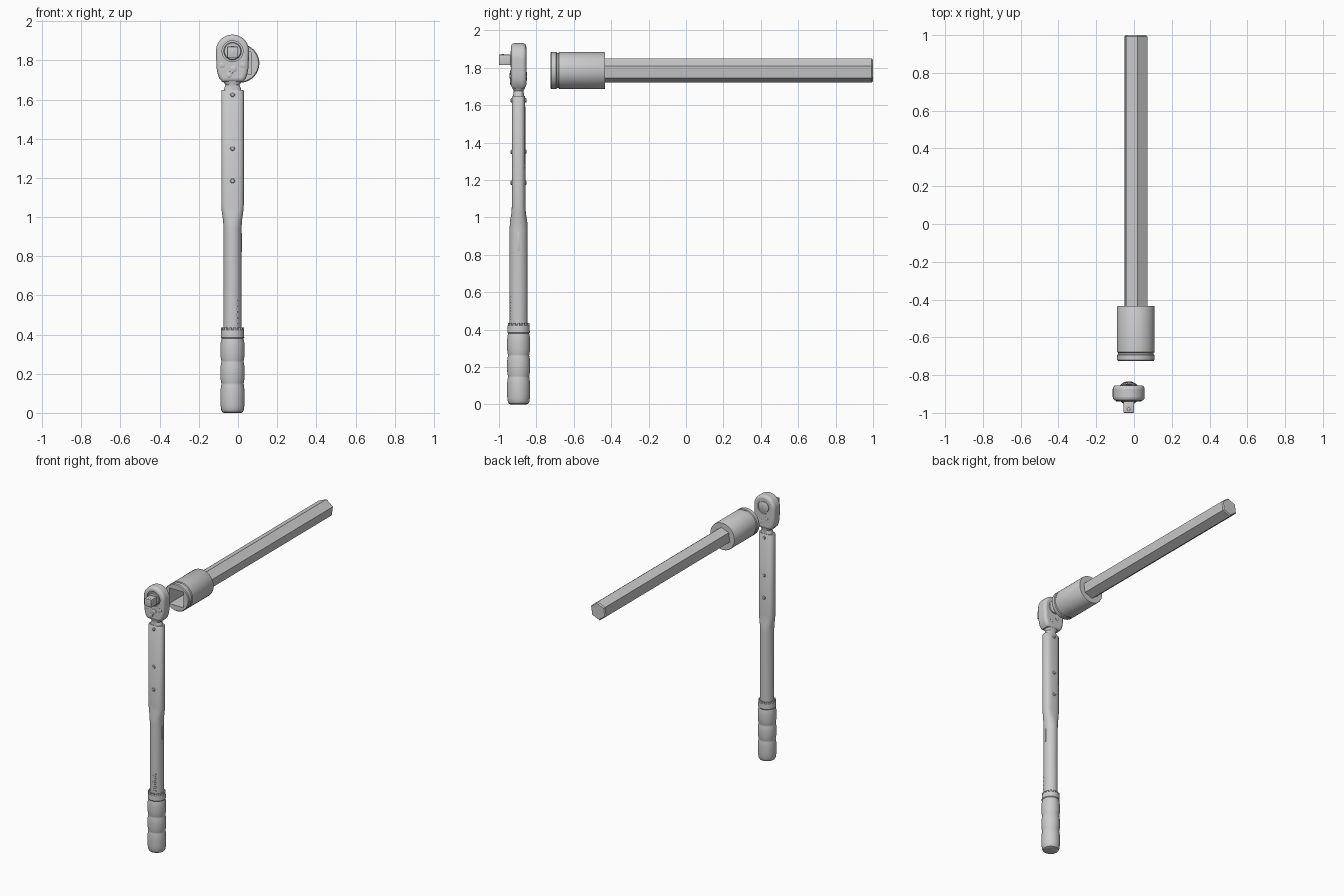
import bpy, bmesh, math
from mathutils import Matrix, Vector

if "Cube" in bpy.data.objects:
    bpy.data.objects.remove(bpy.data.objects["Cube"])

WX, WY = -0.028, -0.895          # wrench axis
SX, SZ = 0.01, 1.785             # socket axis
Y_AXIS = Matrix.Rotation(-math.pi / 2, 4, 'X')   # turns local z into +y


def finish(name, bm, angle=35):
    bmesh.ops.recalc_face_normals(bm, faces=bm.faces)
    me = bpy.data.meshes.new(name)
    bm.to_mesh(me)
    bm.free()
    ob = bpy.data.objects.new(name, me)
    bpy.context.collection.objects.link(ob)
    bpy.ops.object.select_all(action='DESELECT')
    ob.select_set(True)
    bpy.context.view_layer.objects.active = ob
    if angle:
        bpy.ops.object.shade_smooth_by_angle(angle=math.radians(angle))
    return ob


def loft(name, sections, loc, along_y=False, seg=48, phase=0.0, angle=35):
    """Skin rings given as (t, half_x, half_y, roundness exponent)."""
    bm = bmesh.new()
    rings = []
    for t, hx, hy, n in sections:
        ring = []
        for i in range(seg):
            a = phase + 2 * math.pi * i / seg
            c, s = math.cos(a), math.sin(a)
            x = math.copysign(abs(c) ** (2 / n), c) * hx
            y = math.copysign(abs(s) ** (2 / n), s) * hy
            ring.append(bm.verts.new((x, y, t)))
        rings.append(ring)
    for a, b in zip(rings, rings[1:]):
        for i in range(seg):
            j = (i + 1) % seg
            bm.faces.new((a[i], a[j], b[j], b[i]))
    bm.faces.new(rings[0])
    bm.faces.new(rings[-1])
    m = Matrix.Translation(loc) @ (Y_AXIS if along_y else Matrix())
    bmesh.ops.transform(bm, matrix=m, verts=bm.verts)
    return finish(name, bm, angle)


def lathe(name, profile, loc, along_y=False, seg=48, phase=0.0, angle=35):
    return loft(name, [(t, r, r, 2) for t, r in profile], loc, along_y, seg, phase, angle)


def box(name, centre, size, bevel=0.0, rot=None):
    bm = bmesh.new()
    bmesh.ops.create_cube(bm, size=1)
    bmesh.ops.scale(bm, vec=size, verts=bm.verts)
    if bevel:
        bmesh.ops.bevel(bm, geom=bm.edges[:], offset=bevel, segments=2, affect='EDGES', profile=0.5)
    bmesh.ops.transform(bm, matrix=Matrix.Translation(centre) @ (rot or Matrix()), verts=bm.verts)
    return finish(name, bm)


def modify(ob, kind, **settings):
    bpy.context.view_layer.objects.active = ob
    mod = ob.modifiers.new(kind, kind)
    for k, v in settings.items():
        setattr(mod, k, v)
    bpy.ops.object.modifier_apply(modifier=mod.name)


def cut(ob, cutter):
    modify(ob, 'BOOLEAN', operation='DIFFERENCE', solver='EXACT', object=cutter)
    bpy.data.objects.remove(cutter, do_unlink=True)


def button(name, x, z, r, front, base, height):
    """Small rounded disc facing -y (front) or +y (back)."""
    d = -1 if front else 1
    lathe(name, [(-0.012 * d, r), (height * 0.6 * d, r), (height * d, r * 0.7)],
          (x, base, z), True, 20)


# grip handle with bulging bands and grooves
grip = [(0.0, 0.044), (0.004, 0.052), (0.014, 0.057)]
for z0, z1 in ((0.015, 0.143), (0.153, 0.257), (0.267, 0.375)):
    for i in range(7):
        u = i / 6
        grip.append((z0 + (z1 - z0) * u, 0.0575 + 0.0045 * math.sin(math.pi * u) ** 0.6))
    grip.append((z1 + 0.005, 0.0565))
grip += [(0.385, 0.060), (0.422, 0.058), (0.428, 0.052)]
lathe("grip_handle", grip, (WX, WY, 0))
lathe("end_cap", [(0.0, 0.036), (-0.003, 0.034)], (WX, WY, 0.003))
for i in range(14):
    a = 2 * math.pi * i / 14
    box("collar_tooth", (WX + 0.053 * math.cos(a), WY + 0.053 * math.sin(a), 0.426),
        (0.010, 0.013, 0.02), 0.002, Matrix.Rotation(a, 4, 'Z'))

# shaft: round below, flattened above
loft("shaft_tube", [(0.41, 0.046, 0.048, 2), (0.94, 0.046, 0.048, 2),
                    (0.98, 0.048, 0.046, 2.15), (1.02, 0.054, 0.039, 2.5),
                    (1.06, 0.0575, 0.036, 2.8), (1.644, 0.0575, 0.0355, 2.8),
                    (1.65, 0.054, 0.032, 2.8)], (WX, WY, 0))
box("side_key", (WX + 0.045, WY, 0.87), (0.008, 0.012, 0.1), 0.003)
for i in range(9):
    w = 0.03 if i % 2 == 0 else 0.02
    box("scale_tick", (WX + 0.012, WY - 0.0465, 0.455 + i * 0.015), (w, 0.005, 0.004))

# rivets on both faces of the shaft
for z in (1.625, 1.35, 1.185):
    for front in (True, False):
        button("rivet", WX, z, 0.012, front, WY + (-0.034 if front else 0.034), 0.008)

# neck between shaft and head
loft("neck", [(1.64, 0.045, 0.030, 2.5), (1.655, 0.043, 0.029, 2.5),
              (1.675, 0.036, 0.026, 2.5), (1.69, 0.046, 0.033, 2.5),
              (1.71, 0.058, 0.036, 2.5)], (WX, WY, 0))

# ratchet head: pear outline extruded through y and rounded
HZ = 1.847
outline = [(0.0845 * math.cos(math.radians(a)), HZ + 0.0845 * math.sin(math.radians(a)))
           for a in range(0, 181, 9)]
side = [(0.083, 1.80), (0.082, 1.765), (0.077, 1.735), (0.068, 1.708), (0.052, 1.69)]
outline += [(-x, z) for x, z in side] + [(x, z) for x, z in reversed(side)]
bm = bmesh.new()
face = bm.faces.new([bm.verts.new((WX + x, WY - 0.041, z)) for x, z in outline])
ext = bmesh.ops.extrude_face_region(bm, geom=[face])
bmesh.ops.translate(bm, vec=(0, 0.082, 0),
                    verts=[v for v in ext["geom"] if isinstance(v, bmesh.types.BMVert)])
head = finish("ratchet_head", bm)
modify(head, 'BEVEL', width=0.019, segments=4, limit_method='ANGLE', angle_limit=math.radians(50))
for y in (WY - 0.041, WY + 0.041):
    cut(head, lathe("cutter", [(-0.006, 0.053), (0.01, 0.053)] if y < WY
                    else [(-0.007, 0.047), (0.01, 0.047)], (WX, y, HZ), True))
bpy.ops.object.select_all(action='DESELECT')
head.select_set(True)
bpy.context.view_layer.objects.active = head
bpy.ops.object.shade_smooth_by_angle(angle=math.radians(35))

# square drive, its collar and the back release button
lathe("drive_collar", [(0.02, 0.045), (-0.002, 0.045), (-0.006, 0.041)], (WX, WY - 0.038, HZ), True)
box("square_drive", (WX, WY - 0.067, HZ - 0.005), (0.056, 0.076, 0.056), 0.004)
lathe("drive_ball", [(0, 0.009), (0.003, 0.007), (0.005, 0.003)], (WX, WY - 0.085, HZ + 0.022), False, 16)
lathe("release_button", [(-0.02, 0.038), (-0.003, 0.038), (0.0, 0.033)], (WX, WY + 0.041, HZ), True)

# head screws and reversing lever
for sx in (-1, 1):
    button("head_screw", WX + sx * 0.053, 1.775, 0.015, True, WY - 0.040, 0.005)
    button("back_screw", WX + sx * 0.022, 1.755 - sx * 0.012, 0.013, False, WY + 0.040, 0.004)
button("lever_pivot", WX + 0.006, 1.757, 0.018, True, WY - 0.040, 0.008)
button("lever_tip", WX - 0.018, 1.724, 0.015, True, WY - 0.040, 0.007)
box("lever_arm", (WX - 0.006, WY - 0.042, 1.740), (0.016, 0.01, 0.045), 0.003,
    Matrix.Rotation(math.radians(36), 4, 'Y'))

# impact socket with ring groove and square opening
socket = lathe("socket_body", [(-0.725, 0.094), (-0.719, 0.099), (-0.694, 0.099), (-0.690, 0.094),
                               (-0.682, 0.094), (-0.678, 0.099), (-0.437, 0.099), (-0.433, 0.097)],
               (SX, 0, SZ), True, 64)
cut(socket, box("cutter", (SX, -0.67, SZ), (0.114, 0.24, 0.114)))
bpy.ops.object.select_all(action='DESELECT')
socket.select_set(True)
bpy.context.view_layer.objects.active = socket
bpy.ops.object.shade_smooth_by_angle(angle=math.radians(30))

# long hexagonal bar with chamfered end
lathe("hex_bar", [(-0.45, 0.0655), (0.992, 0.0655), (1.0, 0.058)], (SX, 0, SZ), True, 6,
      math.radians(38), angle=0)
